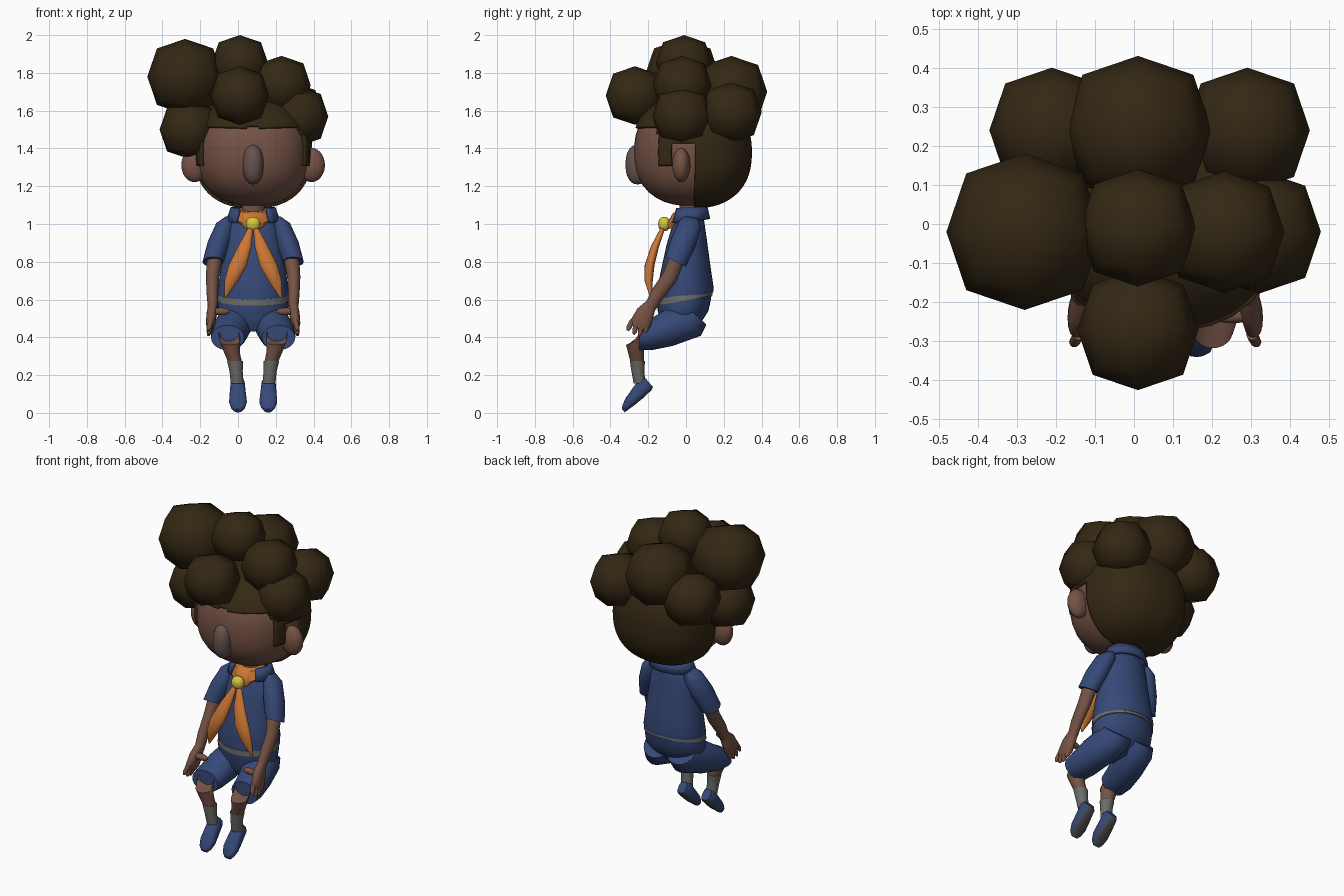
import bpy, bmesh, math
from mathutils import Vector

CX = 0.08  # body centre line


def material(name, r, g, b):
    m = bpy.data.materials.new(name)
    m.diffuse_color = (r, g, b, 1)
    return m


BLUE = material("blue cloth", 0.036, 0.065, 0.185)
SKIN = material("brown skin", 0.18, 0.085, 0.06)
HAIR = material("dark brown hair", 0.034, 0.021, 0.007)
ORANGE = material("orange scarf", 0.60, 0.18, 0.035)
YELLOW = material("yellow knot", 0.68, 0.58, 0.04)
GREY = material("grey trim", 0.15, 0.15, 0.14)
NOSE = material("grey brown nose", 0.13, 0.085, 0.075)
SOLE = material("dark sole", 0.075, 0.075, 0.075)


def finish(name, bm, mat, angle=50):
    bmesh.ops.recalc_face_normals(bm, faces=bm.faces)
    me = bpy.data.meshes.new(name)
    bm.to_mesh(me)
    bm.free()
    me.materials.append(mat)
    me.shade_smooth()
    me.set_sharp_from_angle(angle=math.radians(angle))
    ob = bpy.data.objects.new(name, me)
    bpy.context.collection.objects.link(ob)
    return ob


def loft(name, rings, mat, s=1, n=24, power=2.0, caps=True, gap=0.0):
    """Rings are (x offset, y, z, x radius, other radius, tilt about x)."""
    bm = bmesh.new()
    loops = []
    for off, y, z, rx, rv, a in rings:
        loop = []
        for i in range(n):
            t = 2 * math.pi * i / n
            c, d = math.cos(t), math.sin(t)
            u = math.copysign(abs(c) ** (2 / power), c) * rx
            v = math.copysign(abs(d) ** (2 / power), d) * rv
            loop.append(bm.verts.new((CX + s * off + u, y + v * math.cos(a), z + v * math.sin(a))))
        loops.append(loop)
    for a, b in zip(loops, loops[1:]):
        for i in range(n):
            t = 2 * math.pi * (i + 0.5) / n
            if abs(t - 1.5 * math.pi) >= gap:  # optional opening at the front
                j = (i + 1) % n
                bm.faces.new((a[i], a[j], b[j], b[i]))
    if caps:
        bm.faces.new(loops[0])
        bm.faces.new(loops[-1])
    return finish(name, bm, mat)


def blob(bm, centre, radii, power=2.0, seg=32, rows=20):
    """Superellipsoid added to a bmesh."""
    vs = bmesh.ops.create_uvsphere(bm, u_segments=seg, v_segments=rows, radius=1)["verts"]
    for v in vs:
        k = sum(abs(c) ** power for c in v.co) ** (-1 / power)
        v.co = Vector(centre) + Vector(c * k * r for c, r in zip(v.co, radii))


def ellipsoid(name, centre, radii, mat, power=2.0):
    bm = bmesh.new()
    blob(bm, centre, radii, power)
    return finish(name, bm, mat)


def thicken(ob, t, offset):
    m = ob.modifiers.new("thickness", "SOLIDIFY")
    m.thickness, m.offset = t, offset


# Head and nose
HC, HR = (CX, 0.03, 1.38), (0.30, 0.305, 0.285)
ellipsoid("head", HC, HR, SKIN, 2.35)
ellipsoid("nose", (CX, -0.255, 1.315), (0.055, 0.065, 0.105), NOSE, 2.3)

# Hair cap: shell of the head cut along the hairline
bm = bmesh.new()
blob(bm, HC, [r * 1.045 for r in HR], 2.35, 112, 80)


def is_hair(p):
    sideburn = -0.15 < p.y < -0.07 and p.z > 1.31
    return p.z > 1.515 or (p.y > -0.15 and p.z > 1.43) or p.y > 0.045 or sideburn


bald = [f for f in bm.faces if not is_hair(f.calc_center_median())]
bmesh.ops.delete(bm, geom=bald, context="FACES")
thicken(finish("hair_cap", bm, HAIR), 0.02, -1)

# Hair puffs: coarse rounded cubes
puffs = [(-0.28, -0.02, 1.78, 0.20), (0.01, -0.27, 1.68, 0.155), (0.01, -0.01, 1.85, 0.15),
         (0.23, -0.02, 1.735, 0.155), (0.32, -0.02, 1.57, 0.158), (0.01, 0.24, 1.70, 0.19),
         (0.29, 0.24, 1.59, 0.16), (-0.21, 0.24, 1.60, 0.16), (-0.26, -0.03, 1.50, 0.155)]
for x, y, z, r in puffs:
    bm = bmesh.new()
    bmesh.ops.create_cube(bm, size=2)
    bmesh.ops.subdivide_edges(bm, edges=bm.edges[:], cuts=1, use_grid_fill=True)
    for v in bm.verts:
        k = sum(abs(c) > 0.5 for c in v.co)  # 1 face centre, 2 edge, 3 corner
        v.co = Vector((x, y, z)) + v.co.normalized() * r * (1, 1, 1.055, 1.06)[k]
    finish("hair_puff", bm, HAIR, 180)

# Neck, shirt, belt and shorts seat
loft("neck", [(0, 0.02, 0.98, 0.06, 0.055, 0), (0, 0.02, 1.14, 0.06, 0.055, 0)], SKIN)
loft("shirt", [(0, 0.02, 1.05, 0.085, 0.07, 0), (0, 0.015, 1.01, 0.13, 0.082, 0),
               (0, 0.005, 0.90, 0.15, 0.107, 0.05), (0, -0.003, 0.75, 0.175, 0.135, 0.12),
               (0, -0.004, 0.635, 0.188, 0.153, 0.18), (0, -0.004, 0.61, 0.185, 0.15, 0.18)], BLUE, n=32)
loft("belt", [(0, -0.007, 0.627, 0.186, 0.151, 0.18), (0, -0.007, 0.595, 0.189, 0.151, 0.18)], GREY, n=32)
loft("shorts_seat", [(0, -0.008, 0.605, 0.184, 0.147, 0.18), (0, -0.01, 0.565, 0.186, 0.142, 0.18),
                     (0, -0.01, 0.52, 0.18, 0.13, 0.15), (0, -0.03, 0.47, 0.14, 0.105, 0.0),
                     (0, -0.05, 0.43, 0.075, 0.06, 0.0)], BLUE, n=32)

# Collar, scarf band and knot
collar = loft("collar", [(0, 0.02, 1.085, 0.11, 0.085, 0.05), (0, 0.015, 1.015, 0.135, 0.105, 0.1)],
              BLUE, n=36, caps=False, gap=0.75)
thicken(collar, 0.018, 0)
loft("scarf_band", [(0, 0.01, 1.075, 0.09, 0.08, 0.2), (0, -0.01, 1.03, 0.095, 0.095, 0.3),
                    (0, -0.02, 0.995, 0.06, 0.085, 0.3)], ORANGE)
ellipsoid("scarf_knot", (CX, -0.115, 1.0), (0.038, 0.032, 0.038), YELLOW, 2.2)

# Paired parts
for s in (-1, 1):
    side = "left" if s < 0 else "right"
    ellipsoid(side + "_ear", (CX + s * 0.31, -0.025, 1.312), (0.07, 0.048, 0.09), SKIN)

    loft(side + "_scarf_tail", [(0.012, -0.12, 0.985, 0.012, 0.012, 0), (0.045, -0.165, 0.88, 0.036, 0.022, 0),
                                (0.082, -0.193, 0.78, 0.048, 0.026, 0), (0.115, -0.198, 0.70, 0.037, 0.022, 0),
                                (0.148, -0.185, 0.61, 0.005, 0.005, 0)], ORANGE, s, 16)

    loft(side + "_sleeve", [(0.125, 0.03, 1.035, 0.025, 0.035, -0.2), (0.145, 0.022, 1.0, 0.052, 0.06, -0.3),
                            (0.18, -0.015, 0.90, 0.062, 0.068, -0.4),
                            (0.213, -0.055, 0.80, 0.055, 0.06, -0.45)], BLUE, s)
    loft(side + "_arm", [(0.20, -0.04, 0.84, 0.043, 0.043, -0.45), (0.215, -0.085, 0.72, 0.035, 0.042, -0.6),
                         (0.216, -0.15, 0.63, 0.03, 0.038, -0.7),
                         (0.213, -0.19, 0.56, 0.027, 0.032, -0.7)], SKIN, s)

    # Hand with four fingers and a thumb
    loft(side + "_hand", [(0.213, -0.185, 0.575, 0.024, 0.03, -0.6), (0.218, -0.215, 0.53, 0.028, 0.048, -0.5),
                          (0.225, -0.24, 0.475, 0.025, 0.055, -0.4), (0.228, -0.25, 0.45, 0.016, 0.045, -0.4)],
         SKIN, s, 16, 2.4)
    for i in range(4):
        y0, y1 = -0.283 + 0.024 * i, -0.308 + 0.03 * i
        z1 = (0.435, 0.415, 0.41, 0.425)[i]
        loft(side + "_finger", [(0.222, y0, 0.49, 0.015, 0.015, -0.4), (0.232, y1 + 0.006, z1 + 0.018, 0.014, 0.014, -0.4),
                                (0.236, y1, z1, 0.007, 0.007, -0.4)], SKIN, s, 10)
    ellipsoid(side + "_thumb", (CX + s * 0.172, -0.235, 0.537), (0.05, 0.019, 0.02), SKIN)

    # Shorts leg, bare leg and sock
    loft(side + "_shorts_leg", [(0.08, 0.045, 0.525, 0.09, 0.085, 2.4), (0.09, 0.005, 0.49, 0.098, 0.11, 2.3),
                                (0.115, -0.10, 0.445, 0.098, 0.095, 1.9), (0.13, -0.19, 0.41, 0.094, 0.078, 1.7),
                                (0.135, -0.245, 0.398, 0.088, 0.066, 1.55)], BLUE, s)
    loft(side + "_leg", [(0.13, -0.20, 0.435, 0.05, 0.04, 1.6), (0.127, -0.25, 0.42, 0.056, 0.052, 1.1),
                         (0.122, -0.27, 0.375, 0.052, 0.05, 0.3), (0.112, -0.265, 0.32, 0.042, 0.042, 0),
                         (0.09, -0.255, 0.25, 0.034, 0.034, 0)], SKIN, s)
    loft(side + "_sock", [(0.096, -0.257, 0.275, 0.042, 0.04, 0), (0.09, -0.255, 0.22, 0.035, 0.034, 0),
                          (0.084, -0.245, 0.155, 0.034, 0.032, 0)], GREY, s)

    # Shoe pointing down and forward, with a dark sole
    shoe = loft(side + "_shoe", [(0.082, -0.197, 0.163, 0.026, 0.034, 2.28), (0.082, -0.213, 0.152, 0.038, 0.044, 2.28),
                                 (0.081, -0.257, 0.103, 0.043, 0.038, 2.28), (0.08, -0.297, 0.06, 0.047, 0.03, 2.28),
                                 (0.08, -0.322, 0.03, 0.037, 0.02, 2.28), (0.08, -0.332, 0.012, 0.02, 0.012, 2.28)],
                BLUE, s, 24, 2.6)
    shoe.data.materials.append(SOLE)
    down = Vector((0, 0.65, -0.76))
    for p in shoe.data.polygons:
        if p.normal.dot(down) > 0.8:
            p.material_index = 1
